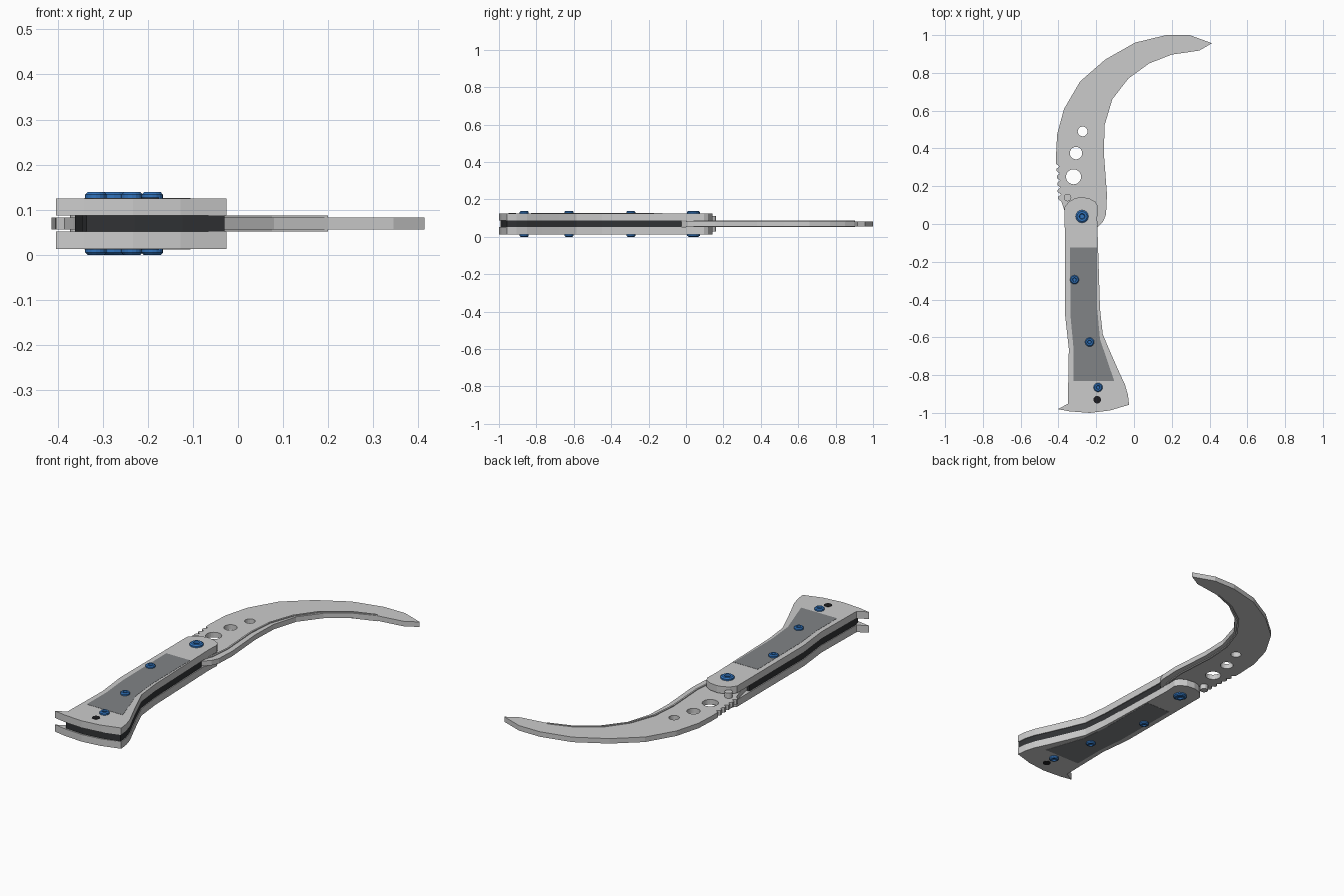
import bpy, bmesh
from math import cos, sin, pi

if "Cube" in bpy.data.objects:
    bpy.data.objects.remove(bpy.data.objects["Cube"])

MID = 0.0695  # mid plane; both faces of the knife mirror about it


def material(name, rgb):
    m = bpy.data.materials.new(name)
    m.diffuse_color = (*rgb, 1)
    m.use_nodes = True
    m.node_tree.nodes["Principled BSDF"].inputs["Base Color"].default_value = m.diffuse_color
    return m


blue = material("blue", (0.03, 0.17, 0.5))
black = material("black", (0.012, 0.012, 0.014))
dark = material("dark_grey", (0.22, 0.23, 0.24))
grey_dark = material("charcoal", (0.03, 0.032, 0.035))


def circle(x, y, r, n=20):
    return [(x + r * cos(2 * pi * i / n), y + r * sin(2 * pi * i / n)) for i in range(n)]


def plate(name, loops, z0, z1, mat=None):
    """Extruded flat plate; loops after the first cut holes."""
    cu = bpy.data.curves.new(name, 'CURVE')
    cu.dimensions = '2D'
    cu.fill_mode = 'BOTH'
    cu.extrude = (z1 - z0) / 2
    for loop in loops:
        s = cu.splines.new('POLY')
        s.points.add(len(loop) - 1)
        for p, (x, y) in zip(s.points, loop):
            p.co = (x, y, 0, 1)
        s.use_cyclic_u = True
    tmp = bpy.data.objects.new(name, cu)
    bpy.context.collection.objects.link(tmp)
    dg = bpy.context.evaluated_depsgraph_get()
    me = bpy.data.meshes.new_from_object(tmp.evaluated_get(dg))
    bpy.data.objects.remove(tmp)
    bm = bmesh.new()
    bm.from_mesh(me)
    bmesh.ops.remove_doubles(bm, verts=bm.verts, dist=1e-5)
    bmesh.ops.translate(bm, verts=bm.verts, vec=(0, 0, (z0 + z1) / 2))
    bmesh.ops.recalc_face_normals(bm, faces=bm.faces)
    for f in bm.faces:
        f.smooth = False
    bm.to_mesh(me)
    bm.free()
    me.materials.clear()
    if mat:
        me.materials.append(mat)
    ob = bpy.data.objects.new(name, me)
    bpy.context.collection.objects.link(ob)
    return ob


def screw(name, x, y, r, side, n=16):
    """Domed screw head with a recessed drive, lathed from a profile."""
    prof = [(r, 0), (r, 0.008), (0.78 * r, 0.0135), (0.45 * r, 0.0135), (0.36 * r, 0.006)]
    bm = bmesh.new()
    rings = [[bm.verts.new((x + px, y + py, MID + side * (0.056 + h)))
              for px, py in circle(0, 0, rad, n)] for rad, h in prof]
    for a, b in zip(rings, rings[1:]):
        for i in range(n):
            bm.faces.new((a[i], a[(i + 1) % n], b[(i + 1) % n], b[i]))
    bm.faces.new(rings[-1])
    bm.faces.new(rings[0])
    bmesh.ops.recalc_face_normals(bm, faces=bm.faces)
    me = bpy.data.meshes.new(name)
    bm.to_mesh(me)
    bm.free()
    me.materials.append(blue)
    bpy.context.collection.objects.link(bpy.data.objects.new(name, me))


# Curved blade with thumb notches and three round holes
notches = []
for i in range(6):
    y = 0.12 + i * 0.037
    notches += [(-0.385 - i * 0.002, y), (-0.402 - i * 0.002, y + 0.012), (-0.402 - i * 0.002, y + 0.024)]
spine = [(-0.413, 0.357), (-0.407, 0.475), (-0.37, 0.61), (-0.285, 0.755), (-0.153, 0.87),
         (0.005, 0.96), (0.17, 1.0), (0.295, 1.0), (0.413, 0.957)]
edge = [(0.345, 0.918), (0.2, 0.897), (0.08, 0.85), (-0.03, 0.77), (-0.115, 0.66), (-0.155, 0.525),
        (-0.16, 0.38), (-0.143, 0.155), (-0.148, 0.05), (-0.165, 0.01), (-0.2, -0.025)]
tang = [(-0.345, -0.025), (-0.365, 0.06)]
plate("blade", [tang + notches + spine + edge,
                circle(-0.32, 0.25, 0.04), circle(-0.307, 0.375, 0.033), circle(-0.272, 0.49, 0.026)],
      0.056, 0.083)

# Narrow raised ridge behind the cutting edge
ridge = [(0.2, 0.9), (0.075, 0.856), (-0.045, 0.772), (-0.128, 0.658), (-0.176, 0.523),
         (-0.187, 0.38), (-0.173, 0.16), (-0.183, 0.05), (-0.2, 0.0)]
inner = [(x - 0.009, y + 0.004) for x, y in ridge[:-1]] + [(-0.209, 0.0)]
plate("edge_ridge", [ridge + inner[::-1]], 0.0515, 0.0875)

# Handle scales, dark inlays, and the spacer between the scales
right = [(-0.195, 0.03), (-0.18, -0.45), (-0.165, -0.585), (-0.127, -0.675), (-0.085, -0.77),
         (-0.048, -0.85), (-0.032, -0.905), (-0.026, -0.957)]
butt = [(-0.127, -0.987), (-0.233, -1.0), (-0.34, -0.992), (-0.403, -0.98)]
left = [(-0.35, -0.952), (-0.345, -0.66), (-0.365, -0.48)]
top = [(-0.367, 0.09), (-0.345, 0.118), (-0.315, 0.135), (-0.285, 0.142), (-0.24, 0.137), (-0.205, 0.118), (-0.192, 0.095)]
inlay = [(-0.34, -0.125), (-0.197, -0.125), (-0.195, -0.45), (-0.18, -0.61), (-0.105, -0.83),
         (-0.32, -0.83), (-0.32, -0.66), (-0.335, -0.5)]
plate("spacer", [[(x - 0.004, min(y, -0.025)) for x, y in right]
                 + [(x + 0.004, y + 0.008) for x, y in butt[:3]]
                 + [(x + 0.004, y) for x, y in left] + [(-0.361, -0.025)]],
      0.0515, 0.0875, grey_dark)

for side, label in ((1, "upper"), (-1, "lower")):
    def mirrored(name, loop, a, b, mat=None):
        z = sorted((MID + side * a, MID + side * b))
        plate(f"{label}_{name}", [loop], z[0], z[1], mat)

    mirrored("handle_scale", right + butt + left + top, 0.018, 0.056)
    mirrored("handle_inlay", inlay, 0.050, 0.057, dark)
    mirrored("lanyard_hole", circle(-0.195, -0.93, 0.02), 0.050, 0.0575, black)
    for name, x, y, r in (("pivot_screw", -0.275, 0.04, 0.034), ("front_screw", -0.315, -0.295, 0.024),
                          ("middle_screw", -0.235, -0.625, 0.024), ("rear_screw", -0.19, -0.865, 0.024)):
        screw(f"{label}_{name}", x, y, r, side)

# Stop pin through the blade base
plate("stop_pin", [circle(-0.352, 0.14, 0.02, 16)], 0.028, 0.111)
